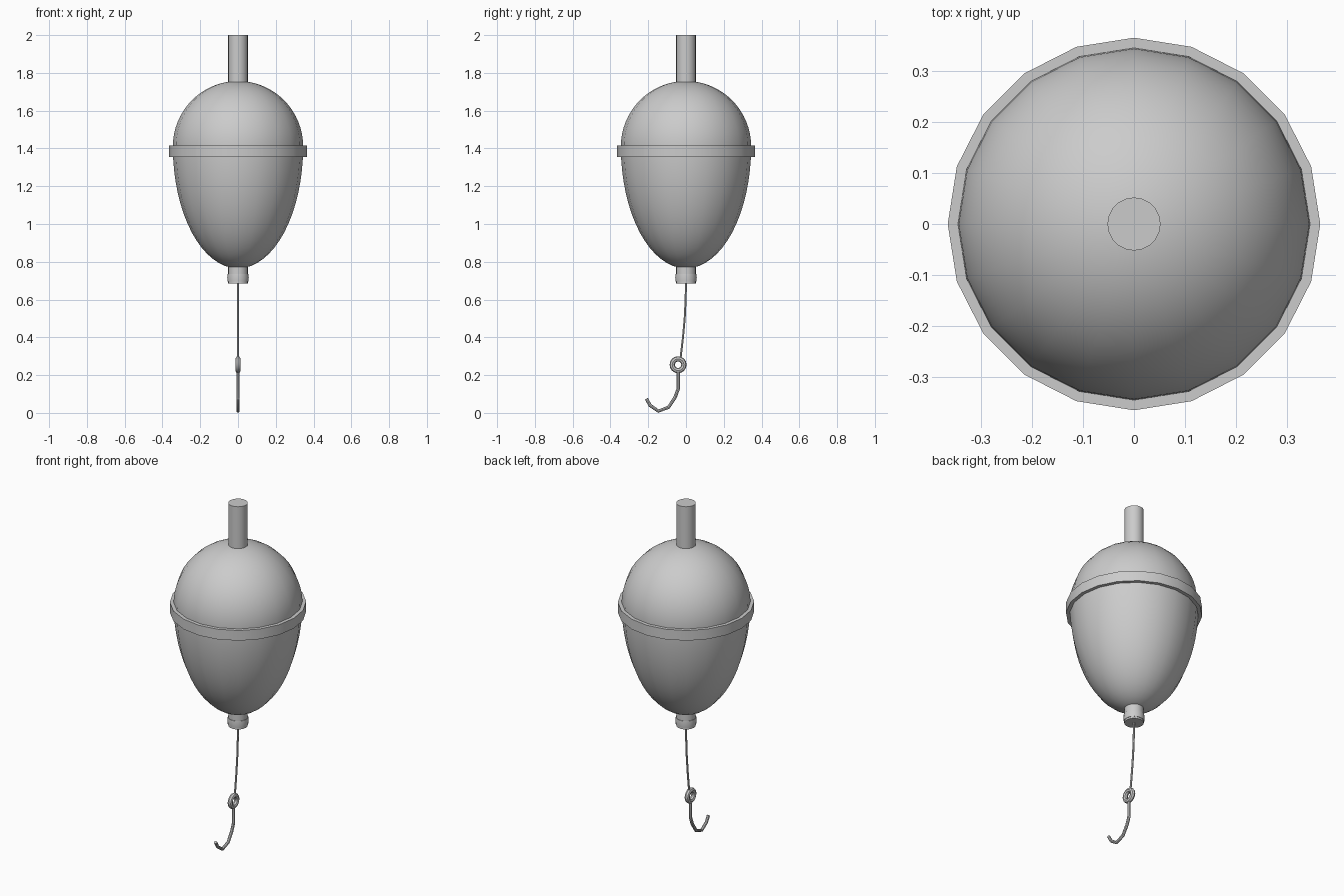
import bpy
import bmesh
from math import pi, sin, cos, radians
from mathutils import Matrix, Vector

if "Cube" in bpy.data.objects:
    bpy.data.objects.remove(bpy.data.objects["Cube"], do_unlink=True)

SIDES = 20
GREY = (0.6, 0.6, 0.6, 1)
grey = bpy.data.materials.new("plain grey")
grey.use_nodes = True
grey.diffuse_color = GREY
grey.node_tree.nodes["Principled BSDF"].inputs["Base Color"].default_value = GREY


def finish(bm, name):
    """Turn a bmesh into a smooth shaded object with sharp edges kept."""
    bmesh.ops.remove_doubles(bm, verts=bm.verts, dist=1e-5)
    bmesh.ops.recalc_face_normals(bm, faces=bm.faces)
    mesh = bpy.data.meshes.new(name)
    bm.to_mesh(mesh)
    bm.free()
    mesh.materials.append(grey)
    obj = bpy.data.objects.new(name, mesh)
    bpy.context.collection.objects.link(obj)
    bpy.ops.object.select_all(action='DESELECT')
    obj.select_set(True)
    bpy.context.view_layer.objects.active = obj
    bpy.ops.object.shade_smooth_by_angle(angle=radians(35))
    return obj


def lathe(name, profile, closed=False):
    """Spin a (radius, height) profile around the z axis."""
    bm = bmesh.new()
    verts = [bm.verts.new((r, 0, z)) for r, z in profile]
    edges = [bm.edges.new(pair) for pair in zip(verts, verts[1:])]
    if closed:
        edges.append(bm.edges.new((verts[-1], verts[0])))
    bmesh.ops.spin(bm, geom=verts + edges, cent=(0, 0, 0), axis=(0, 0, 1),
                   angle=2 * pi, steps=SIDES)
    return finish(bm, name)


def wire(name, path, radius, sides=8):
    """Sweep a round section along a path of (y, z) points."""
    pts = [Vector((0, y, z)) for y, z in path]
    bm = bmesh.new()
    rings = []
    for i, p in enumerate(pts):
        d = (pts[min(i + 1, len(pts) - 1)] - pts[max(i - 1, 0)]).normalized()
        across = Vector((1, 0, 0))
        normal = d.cross(across)
        rings.append([bm.verts.new(p + radius * (cos(a) * across + sin(a) * normal))
                      for a in (2 * pi * k / sides for k in range(sides))])
    for a, b in zip(rings, rings[1:]):
        for k in range(sides):
            n = (k + 1) % sides
            bm.faces.new((a[k], a[n], b[n], b[k]))
    bm.faces.new(rings[0])
    bm.faces.new(rings[-1])
    return finish(bm, name)


# Float body: round dome above, long half ellipsoid below
WIDE, MID, DOME, KEEL = 0.345, 1.41, 0.347, 0.645
body = []
for i in range(33):
    a = pi / 2 - pi * i / 32
    body.append((max(WIDE * cos(a), 0), MID + (DOME if a > 0 else KEEL) * sin(a)))
lathe("float_body", body)

# Hollow collar around the widest part
lathe("collar", [(0.345, 1.355), (0.365, 1.355), (0.365, 1.415), (0.345, 1.415)], True)

# Stem through the body, with a thin sleeve at its lower end
lathe("stem", [(0, 0.685), (0.052, 0.685), (0.052, 2), (0, 2)])
lathe("stem_sleeve", [(0.045, 0.695), (0.055, 0.695), (0.057, 0.715),
                      (0.055, 0.735), (0.045, 0.735)], True)

# Fishing line
wire("fishing_line", [(0, 0.70), (-0.002, 0.6), (-0.007, 0.5),
                      (-0.016, 0.4), (-0.03, 0.28)], 0.006, 6)

# Hook eye, standing in the side plane
EYE, TUBE = 0.031, 0.014
bm = bmesh.new()
verts = [bm.verts.new((EYE + TUBE * cos(pi * k / 4), 0, TUBE * sin(pi * k / 4)))
         for k in range(8)]
edges = [bm.edges.new((verts[k], verts[(k + 1) % 8])) for k in range(8)]
bmesh.ops.spin(bm, geom=verts + edges, cent=(0, 0, 0), axis=(0, 0, 1),
               angle=2 * pi, steps=16)
bmesh.ops.transform(bm, verts=bm.verts, matrix=Matrix.Translation((0, -0.042, 0.255))
                    @ Matrix.Rotation(pi / 2, 4, 'Y'))
finish(bm, "hook_eye")

# Hook shank and bend
wire("hook", [(-0.042, 0.22), (-0.042, 0.125), (-0.058, 0.082), (-0.092, 0.03),
              (-0.146, 0.0095), (-0.19, 0.04), (-0.21, 0.075)], 0.009)
